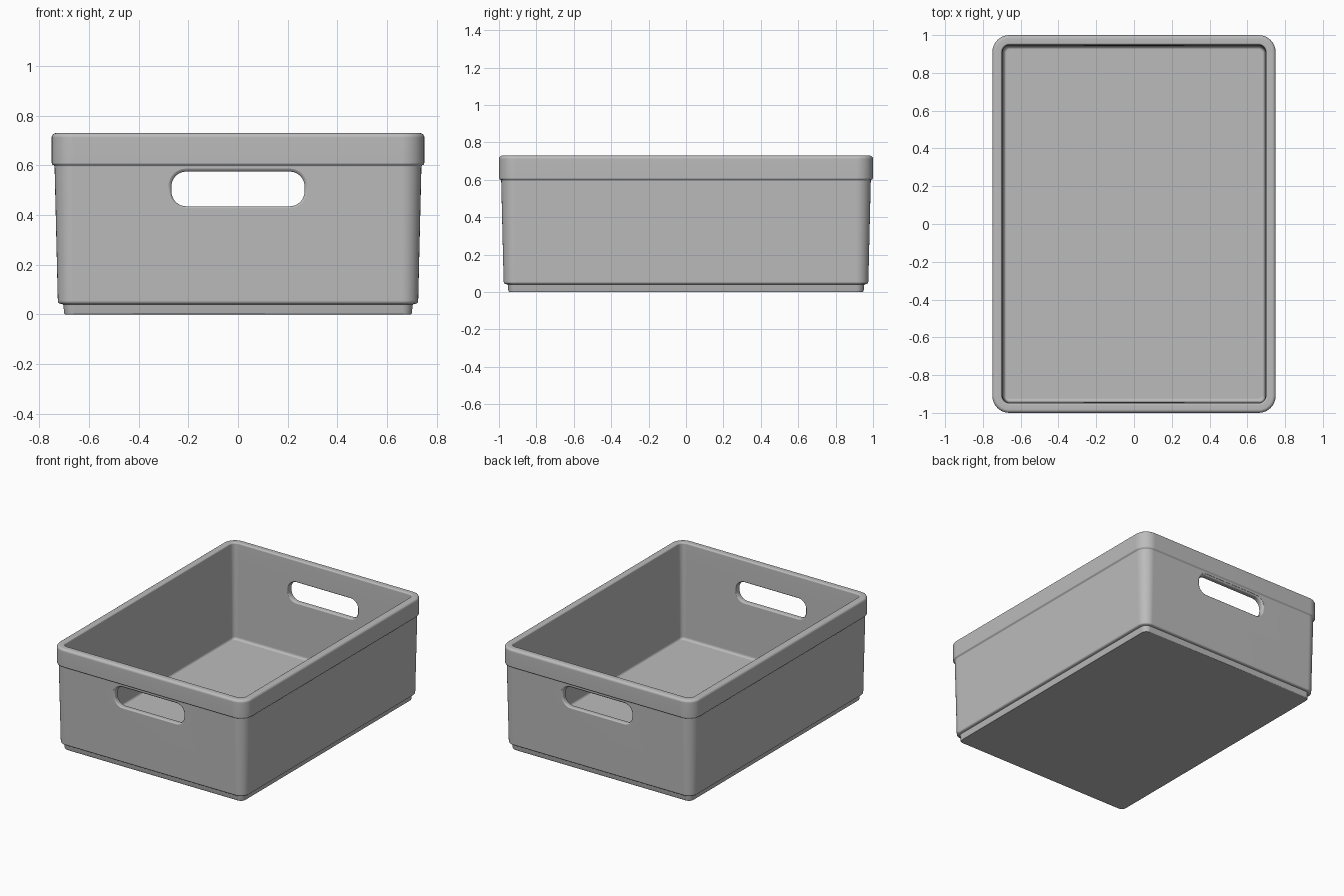
import bpy
import bmesh
from math import sin, cos, pi

cube = bpy.data.objects.get("Cube")
if cube:
    bpy.data.objects.remove(cube, do_unlink=True)

HALF_X, HALF_Y, HEIGHT = 0.75, 1.0, 0.73
CORNER = 0.09

grey = bpy.data.materials.new("grey plastic")
grey.use_nodes = True
colour = (0.5, 0.5, 0.5, 1)
grey.diffuse_color = colour
grey.node_tree.nodes["Principled BSDF"].inputs["Base Color"].default_value = colour


def rounded_rect(hx, hy, r, steps=8):
    """Counter-clockwise outline of a rounded rectangle."""
    points = []
    for quarter, (sx, sy) in enumerate([(1, 1), (-1, 1), (-1, -1), (1, -1)]):
        for i in range(steps + 1):
            a = (quarter + i / steps) * pi / 2
            points.append((sx * (hx - r) + r * cos(a), sy * (hy - r) + r * sin(a)))
    return points


def loft(name, rings):
    """Skin a stack of matching 3D outlines and cap both ends."""
    bm = bmesh.new()
    loops = [[bm.verts.new(p) for p in ring] for ring in rings]
    for a, b in zip(loops, loops[1:]):
        for i in range(len(a)):
            j = (i + 1) % len(a)
            bm.faces.new((a[i], a[j], b[j], b[i]))
    bm.faces.new(loops[0][::-1])
    bm.faces.new(loops[-1])
    bmesh.ops.recalc_face_normals(bm, faces=bm.faces)
    mesh = bpy.data.meshes.new(name)
    bm.to_mesh(mesh)
    bm.free()
    mesh.materials.append(grey)
    obj = bpy.data.objects.new(name, mesh)
    bpy.context.collection.objects.link(obj)
    return obj


def fillet(inset, z, r, start, end, steps=4):
    """Arc of (inset, height) points around a centre, angles in quarter turns."""
    angles = [(start + (end - start) * i / steps) * pi / 2 for i in range(steps + 1)]
    return [(inset + r * cos(a), z + r * sin(a)) for a in angles]


# Wall section as (inset from the outer rim, height): foot, wall, rim, inside, floor
section = [(0.055, 0), (0.05, 0.005), (0.048, 0.036), (0.045, 0.041),
           (0.032, 0.044), (0.027, 0.048), (0.025, 0.056),
           (0.012, 0.595), (0.01, 0.6), (0.003, 0.603), (0, 0.61)]
section += fillet(0.018, HEIGHT - 0.018, 0.018, 2, 1)
section += fillet(0.042, HEIGHT - 0.01, 0.01, 1, 0)
section += [(0.055, 0.6), (0.06, 0.075)]
section += fillet(0.076, 0.071, 0.016, 2, 3)

tub = loft("storage_bin", [
    [(x, y, z) for x, y in rounded_rect(HALF_X - d, HALF_Y - d, max(CORNER - d, 0.015))]
    for d, z in section])

# Handle openings, flared where they meet the wall faces
flare = [(0.90, 0.012), (0.942, 0.012), (0.945, 0.005), (0.951, 0),
         (0.976, 0), (0.982, 0.004), (0.986, 0.012), (1.03, 0.012)]
cutters = []
for side in (-1, 1):
    cutter = loft("handle_cutter", [
        [(x, side * y, 0.505 + z) for x, z in rounded_rect(0.268 + g, 0.07 + g, 0.06 + g)]
        for y, g in flare])
    cutter.hide_render = True
    cutters.append(cutter)

bpy.ops.object.select_all(action="DESELECT")
tub.select_set(True)
bpy.context.view_layer.objects.active = tub
for cutter in cutters:
    cut = tub.modifiers.new("handle", "BOOLEAN")
    cut.operation = "DIFFERENCE"
    cut.solver = "EXACT"
    cut.object = cutter
    bpy.ops.object.modifier_apply(modifier=cut.name)
    bpy.data.objects.remove(cutter, do_unlink=True)

# Smooth rounded edges while keeping the large walls flat
bpy.ops.object.shade_smooth_by_angle(angle=pi / 4)
normals = tub.modifiers.new("flat walls", "WEIGHTED_NORMAL")
normals.keep_sharp = True
